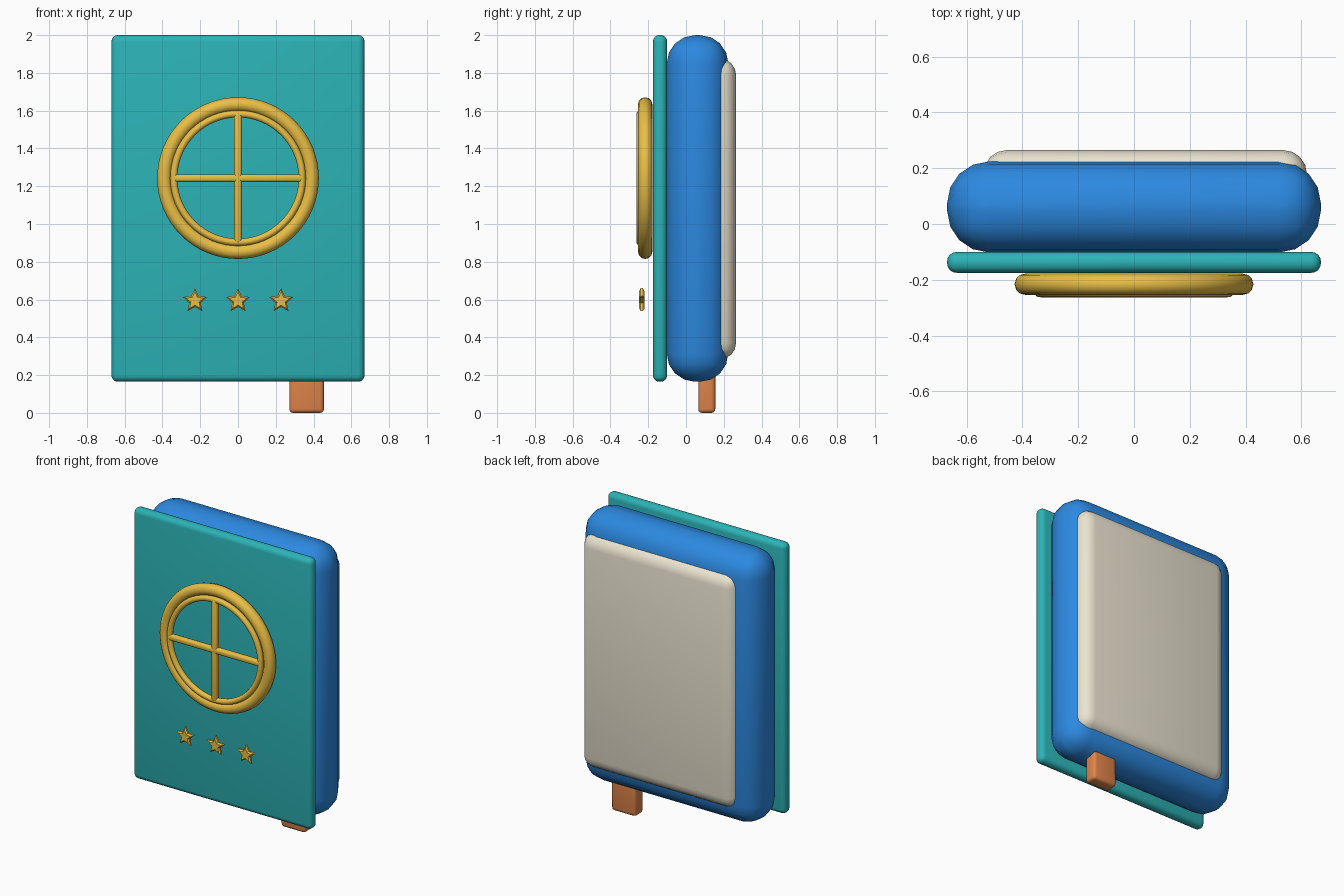
import bpy, bmesh, math
from mathutils import Matrix, Vector

if "Cube" in bpy.data.objects:
    bpy.data.objects.remove(bpy.data.objects["Cube"])


def material(name, rgb):
    m = bpy.data.materials.new(name)
    m.diffuse_color = (*rgb, 1)
    m.use_nodes = True
    m.node_tree.nodes["Principled BSDF"].inputs["Base Color"].default_value = m.diffuse_color
    return m


TEAL = material("teal", (0.025, 0.45, 0.47))
BLUE = material("blue", (0.025, 0.25, 0.75))
CREAM = material("cream", (0.82, 0.77, 0.63))
GOLD = material("gold", (0.82, 0.52, 0.06))
ORANGE = material("orange", (0.76, 0.24, 0.07))


def finish(name, bm, mat, angle=40):
    bmesh.ops.recalc_face_normals(bm, faces=bm.faces)
    me = bpy.data.meshes.new(name)
    bm.to_mesh(me)
    bm.free()
    me.materials.append(mat)
    ob = bpy.data.objects.new(name, me)
    bpy.context.collection.objects.link(ob)
    bpy.ops.object.select_all(action='DESELECT')
    ob.select_set(True)
    bpy.context.view_layer.objects.active = ob
    bpy.ops.object.shade_smooth_by_angle(angle=math.radians(angle))
    return ob


def rounded_box(name, lo, hi, radius, segments, mat):
    lo, hi = Vector(lo), Vector(hi)
    bm = bmesh.new()
    bmesh.ops.create_cube(bm, size=1, matrix=Matrix.Translation((lo + hi) / 2)
                          @ Matrix.Diagonal((*(hi - lo), 1)))
    bmesh.ops.bevel(bm, geom=bm.edges[:], offset=radius, segments=segments,
                    profile=0.5, affect='EDGES')
    return finish(name, bm, mat)


def ring(name, y, major, minor, sides, mat):
    bpy.ops.mesh.primitive_torus_add(
        major_radius=major, minor_radius=minor, major_segments=64,
        minor_segments=sides, location=(0, y, CZ), rotation=(math.pi / 2, 0, 0))
    ob = bpy.context.object
    ob.name = name
    ob.data.materials.append(mat)
    bpy.ops.object.shade_smooth()


def star(name, x, y, z, r, mat):
    # Stacked star outlines: small back, full middle, small front
    bm = bmesh.new()
    loops = []
    for dy, s in ((0.015, 0.72), (0.006, 1), (-0.006, 1), (-0.015, 0.72)):
        loop = []
        for i in range(10):
            a = math.pi / 2 + i * math.pi / 5
            rad = r * s * (1 if i % 2 == 0 else 0.48)
            loop.append(bm.verts.new((x + rad * math.cos(a), y + dy, z + rad * math.sin(a))))
        loops.append(loop)
    for a, b in zip(loops, loops[1:]):
        for i in range(10):
            j = (i + 1) % 10
            bm.faces.new((a[i], a[j], b[j], b[i]))
    bm.faces.new(loops[0])
    bm.faces.new(loops[-1])
    return finish(name, bm, mat, 30)


# Booklet: front cover, body, back page block, bookmark
rounded_box("front_cover", (-0.67, -0.175, 0.165), (0.67, -0.1, 2), 0.034, 4, TEAL)
rounded_box("book_body", (-0.67, -0.102, 0.165), (0.67, 0.224, 2), 0.15, 4, BLUE)
rounded_box("page_block", (-0.54, 0.06, 0.285), (0.62, 0.265, 1.875), 0.085, 4, CREAM)
rounded_box("bookmark", (0.272, 0.065, 0), (0.455, 0.155, 0.4), 0.02, 3, ORANGE)

# Round emblem: outer ring, inner ring, crossing bars
CZ = 1.243
ring("emblem_outer_ring", -0.216, 0.39, 0.038, 12, GOLD)
ring("emblem_inner_ring", -0.243, 0.34, 0.019, 10, GOLD)
B, L, Y = 0.02, 0.347, -0.243
rounded_box("emblem_vertical_bar", (-B, Y - B, CZ - L), (B, Y + B, CZ + L), 0.014, 3, GOLD)
rounded_box("emblem_horizontal_bar", (-L, Y - B, CZ - B), (L, Y + B, CZ + B), 0.014, 3, GOLD)

# Row of three stars
for i, x in enumerate((-0.228, 0, 0.228)):
    star(f"star_{i + 1}", x, -0.234, 0.593, 0.067, GOLD)
